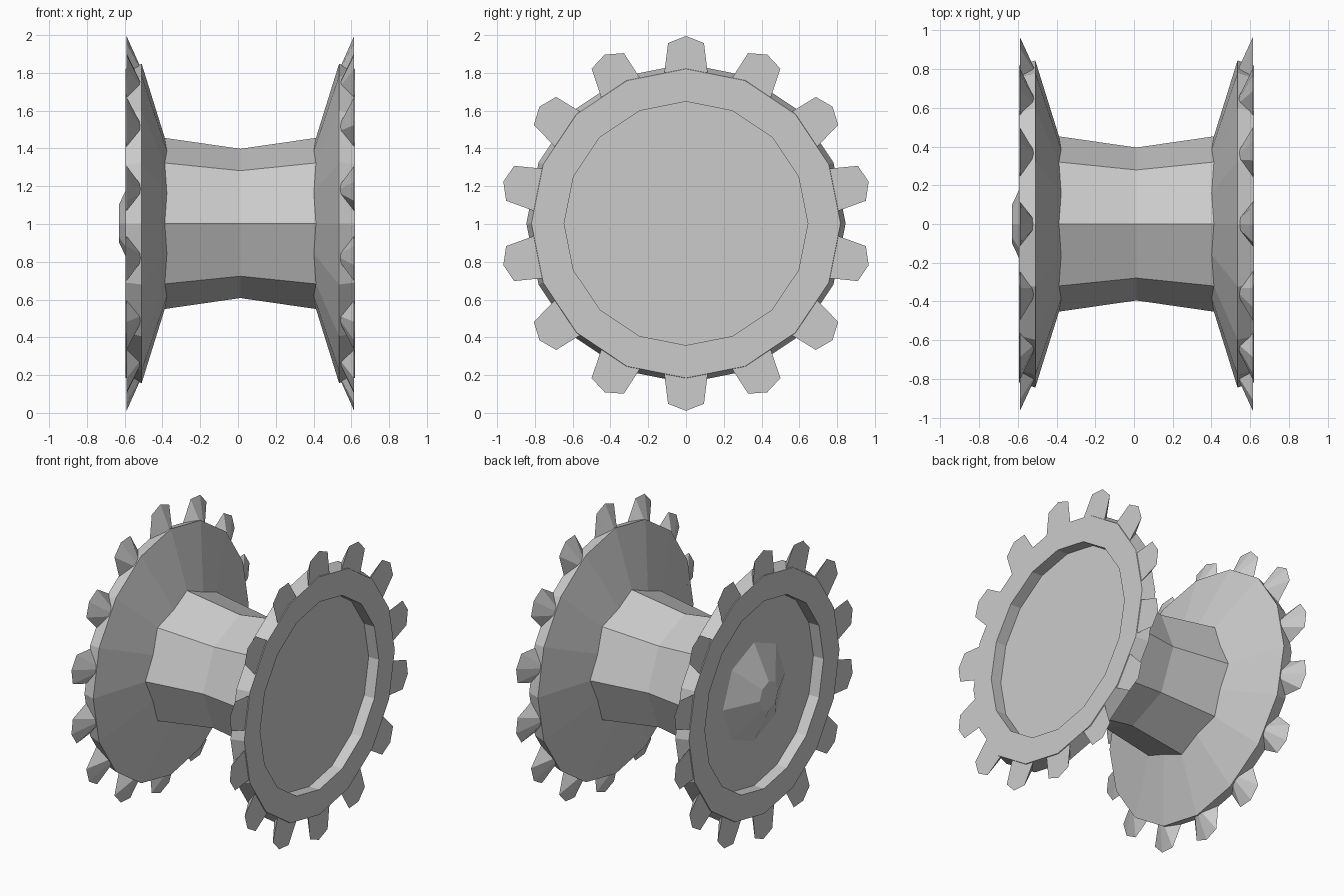
import bpy, bmesh, math
from mathutils import Vector

if "Cube" in bpy.data.objects:
    bpy.data.objects.remove(bpy.data.objects["Cube"])

CX, CZ = 0.0125, 1.003   # axle centre


def point(x, r, a, side=0.0):
    """Point at axle position x, radius r, angle a from the top; side = tangential shift."""
    return Vector((CX + x,
                   r * math.sin(a) + side * math.cos(a),
                   CZ + r * math.cos(a) - side * math.sin(a)))


def finish(name, bm):
    bmesh.ops.recalc_face_normals(bm, faces=bm.faces)
    me = bpy.data.meshes.new(name)
    bm.to_mesh(me)
    bm.free()
    ob = bpy.data.objects.new(name, me)
    bpy.context.collection.objects.link(ob)
    return ob


def lathe(name, profile, sides):
    """Turn (x, radius) points around the axle, with capped ends."""
    bm = bmesh.new()
    rings = [[bm.verts.new(point(x, r, 2 * math.pi * i / sides)) for i in range(sides)]
             for x, r in profile]
    for a, b in zip(rings, rings[1:]):
        for i in range(sides):
            j = (i + 1) % sides
            bm.faces.new((a[i], a[j], b[j], b[i]))
    bm.faces.new(rings[0])
    bm.faces.new(rings[-1])
    return finish(name, bm)


def teeth(name, s, count=14):
    """Wedge teeth: flat pentagon outside, sloping ridge inside."""
    bm = bmesh.new()
    outline = [(-0.118, 0.77), (-0.095, 0.955), (0, 0.992), (0.095, 0.955), (0.118, 0.77)]
    for k in range(count):
        a = 2 * math.pi * k / count
        outer = [bm.verts.new(point(s * 0.6025, r, a, w)) for w, r in outline]
        ridge = bm.verts.new(point(s * 0.503, 0.77, a))
        bm.faces.new(outer)
        for i in range(5):
            bm.faces.new((outer[i], outer[(i + 1) % 5], ridge))
    return finish(name, bm)


# waisted octagonal hub
lathe("hub", [(-0.415, 0.455), (0, 0.395), (0.415, 0.455)], 8)

# dished flanges with a recessed outer face, and their teeth
for side, s in (("left", -1), ("right", 1)):
    lathe(side + "_flange", [(s * x, r) for x, r in (
        (0.365, 0.34), (0.5225, 0.845), (0.6075, 0.818), (0.6075, 0.645), (0.53, 0.645))], 16)
    teeth(side + "_teeth", s)

# low faceted boss in the left recess
lathe("boss", [(-0.52, 0.36), (-0.6425, 0.1)], 8)
